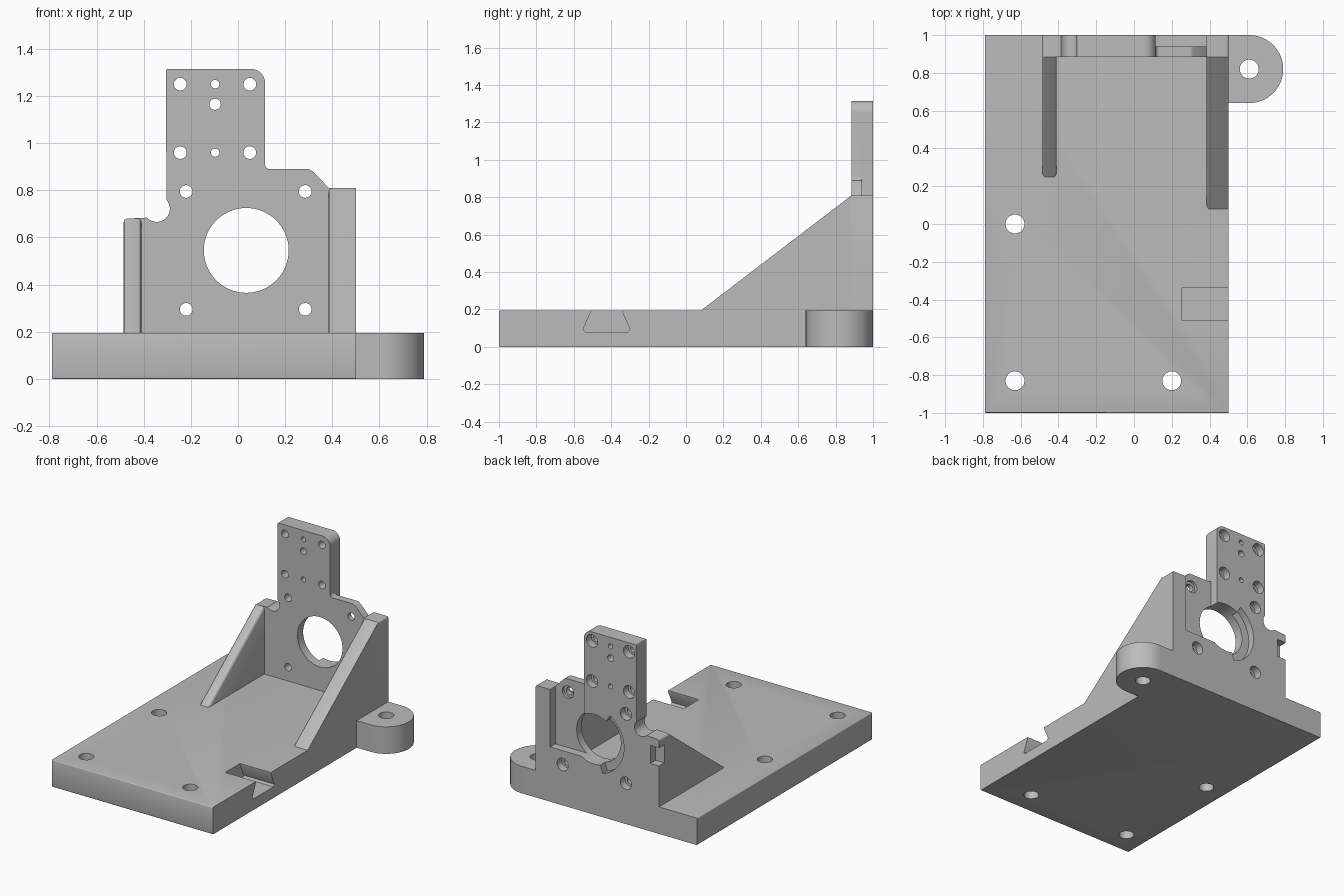
import bpy, bmesh, math
from mathutils import Vector

cube = bpy.data.objects.get("Cube")
if cube:
    bpy.data.objects.remove(cube, do_unlink=True)

grey = bpy.data.materials.new("machined grey")
grey.use_nodes = True
COLOUR = (0.5, 0.5, 0.5, 1)
grey.diffuse_color = COLOUR
grey.node_tree.nodes["Principled BSDF"].inputs["Base Color"].default_value = COLOUR


def arc(cx, cy, r, start, end, steps=10):
    """Points on an arc, angles in degrees."""
    angles = [math.radians(start + (end - start) * i / steps) for i in range(steps + 1)]
    return [(cx + r * math.cos(a), cy + r * math.sin(a)) for a in angles]


def circle(cx, cy, r, steps=40):
    return arc(cx, cy, r, 0, 360, steps)[:-1]


# Place a flat profile point at a given depth along the named axis
PLACE = {
    "x": lambda a, b, d: (d, a, b),
    "y": lambda a, b, d: (a, d, b),
    "z": lambda a, b, d: (a, b, d),
}


def prism(name, points, axis, low, high, rounded=None, radius=0.01):
    """Extrude a profile along an axis, optionally rounding edges picked by a rule."""
    bm = bmesh.new()
    ends = [[bm.verts.new(PLACE[axis](a, b, d)) for a, b in points] for d in (low, high)]
    bm.faces.new(ends[0])
    bm.faces.new(ends[1])
    n = len(points)
    for i in range(n):
        j = (i + 1) % n
        bm.faces.new((ends[0][i], ends[0][j], ends[1][j], ends[1][i]))
    if rounded:
        edges = [e for e in bm.edges if rounded(*(v.co for v in e.verts))]
        bmesh.ops.bevel(bm, geom=edges, offset=radius, segments=3, profile=0.5, affect="EDGES")
    bmesh.ops.recalc_face_normals(bm, faces=bm.faces)
    mesh = bpy.data.meshes.new(name)
    bm.to_mesh(mesh)
    bm.free()
    mesh.materials.append(grey)
    obj = bpy.data.objects.new(name, mesh)
    bpy.context.collection.objects.link(obj)
    return obj


def box(name, a0, a1, b0, b1, axis, low, high):
    return prism(name, [(a0, b0), (a1, b0), (a1, b1), (a0, b1)], axis, low, high)


def cut(obj, cutters):
    """Subtract the cutters, bake the result and discard the cutters."""
    for cutter in cutters:
        cutter.hide_render = True
        mod = obj.modifiers.new("cut", "BOOLEAN")
        mod.operation = "DIFFERENCE"
        mod.solver = "EXACT"
        mod.object = cutter
    graph = bpy.context.evaluated_depsgraph_get()
    mesh = bpy.data.meshes.new_from_object(obj.evaluated_get(graph))
    obj.modifiers.clear()
    obj.data = mesh
    for cutter in cutters:
        bpy.data.objects.remove(cutter, do_unlink=True)


def smooth(obj):
    obj.data.shade_smooth()
    obj.data.set_sharp_from_angle(angle=math.radians(30))


TOP = 0.195      # base thickness
FRONT = 0.885    # front of the upright plate

# Base slab with mounting holes and a dovetail slot in its side
base = prism("base_slab", [(-0.79, -1), (0.5, -1), (0.5, 1), (-0.79, 1)], "z", 0, TOP,
             lambda p, q: (p.y + q.y) / 2 < 0.9 and (p.x + q.x) / 2 < 0.45, 0.006)
cutters = [prism("hole_cutter", circle(x, y, 0.05), "z", -0.1, 0.4)
           for x, y in ((-0.63, 0), (-0.63, -0.83), (0.2, -0.83))]
dovetail = [(-0.505, TOP), (-0.51, 0.185), (-0.55, 0.095), (-0.54, 0.08),
            (-0.31, 0.08), (-0.3, 0.095), (-0.34, 0.185), (-0.345, TOP)]
dovetail[0], dovetail[-1] = (-0.51, 0.25), (-0.34, 0.25)
cutters.append(prism("dovetail_cutter", dovetail, "x", 0.255, 0.6))
cut(base, cutters)

# Rounded side lug
lug = prism("side_lug", [(0.5, 0.64)] + arc(0.61, 0.82, 0.18, -90, 90, 32) + [(0.5, 1)],
            "z", 0, TOP)
cut(lug, [prism("lug_cutter", circle(0.61, 0.82, 0.05), "z", -0.1, 0.4)])

# Upright plate outline
outline = [(-0.485, TOP), (0.5, TOP)]
outline += arc(0.49, 0.8, 0.01, 0, 90, 4)
outline += [(0.385, 0.81), (0.32, 0.878)]
outline += arc(0.295, 0.865, 0.025, 45, 90, 4)
outline += arc(0.135, 0.91, 0.02, 270, 180, 6)
outline += arc(0.055, 1.255, 0.06, 0, 90)
outline += arc(-0.297, 1.307, 0.008, 90, 180, 3)
outline += arc(-0.345, 0.722, 0.056, 43, -137, 20)
outline += arc(-0.47, 0.665, 0.015, 90, 180, 4)
plate = prism("upright_plate", outline, "y", FRONT, 1)

# Bore, rear pocket, side notch and curved rear groove
cutters = [
    prism("bore_cutter", circle(0.035, 0.545, 0.18, 64), "y", 0.7, 1.2),
    box("pocket_cutter", 0.115, 0.385, 0.395, 1, "y", 0.94, 1.2),
    box("notch_cutter", -0.6, -0.415, 0.49, 0.62, "y", 0.94, 1.2),
    prism("groove_cutter", arc(0.035, 0.545, 0.24, 122, 253, 24)
          + arc(0.035, 0.545, 0.16, 253, 122, 24), "y", 0.95, 1.2),
]

# Screw holes with rear counterbores, then small pin holes
screws = [(x, z) for x in (-0.245, 0.05) for z in (0.96, 1.25)]
screws += [(x, z) for x in (-0.22, 0.285) for z in (0.295, 0.795)]
for x, z in screws:
    depth = 0.92 if (x, z) == screws[-1] else 0.945
    cutters.append(prism("screw_cutter", circle(x, z, 0.027, 24), "y", 0.7, 1.2))
    cutters.append(prism("counterbore_cutter", circle(x, z, 0.045, 28), "y", depth, 1.2))
for z, r in ((0.96, 0.018), (1.165, 0.024), (1.25, 0.018)):
    cutters.append(prism("pin_cutter", circle(-0.097, z, r, 20), "y", 0.7, 1.2))
cut(plate, cutters)


# Sloping side ribs
def rib(name, x0, x1, toe, height, inner_only):
    def rounded(p, q):
        sloped = abs(p.y - q.y) > 0.1 and abs(p.z - q.z) > 0.1
        return sloped and (p.x < 0.45 or not inner_only)
    profile = [(toe, TOP), (FRONT, TOP), (FRONT, height)]
    return prism(name, profile, "x", x0, x1, rounded, 0.015)


ribs = [rib("left_rib", 0.385, 0.5, 0.08, 0.81, True),
        rib("right_rib", -0.485, -0.41, 0.25, 0.68, False)]

for obj in [base, lug, plate] + ribs:
    smooth(obj)
